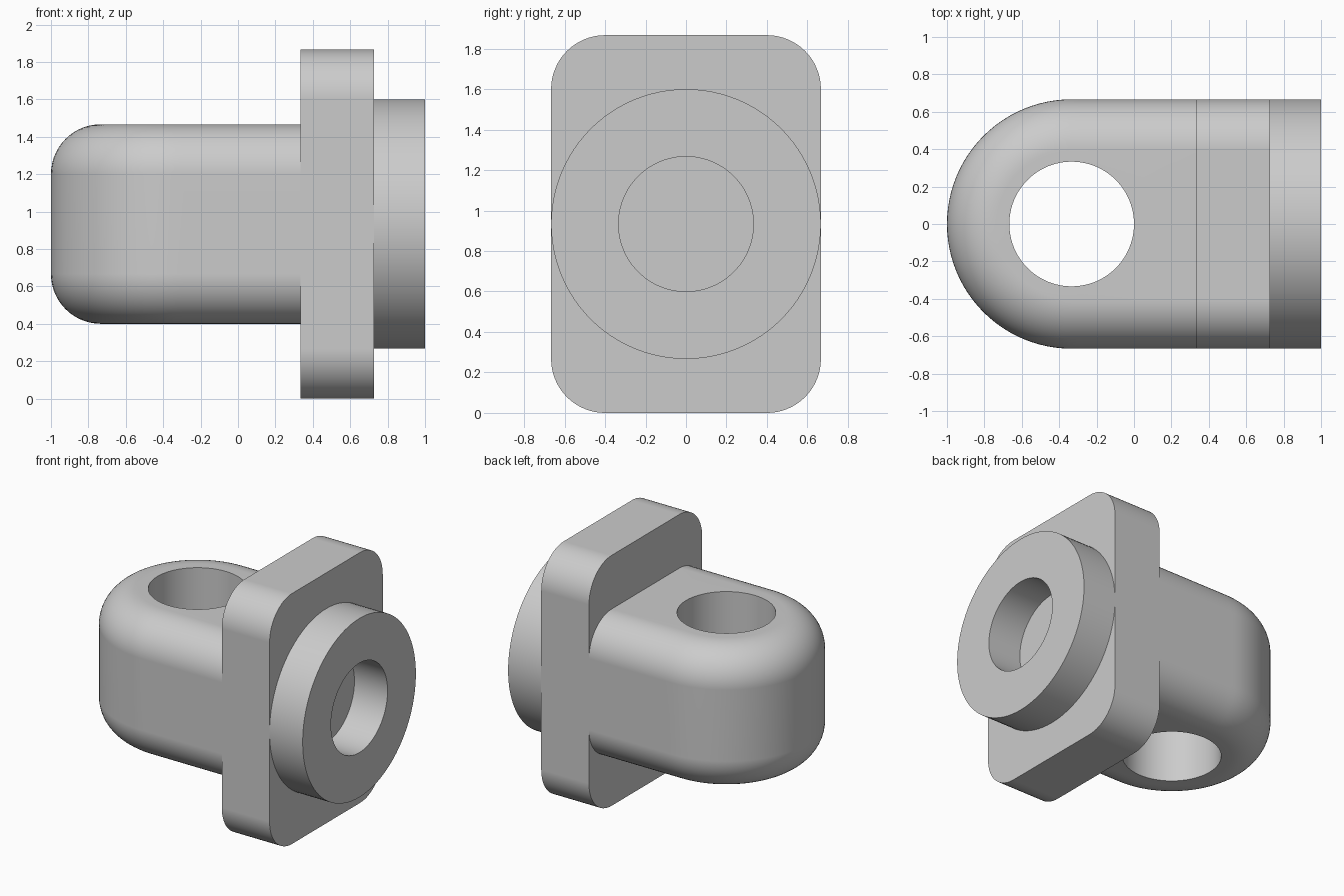
import bpy
import bmesh
from math import sin, cos, pi, radians

cube = bpy.data.objects.get("Cube")
if cube:
    bpy.data.objects.remove(cube, do_unlink=True)

SEGMENTS = 96
UNIT = 1 / 15                # drawing module
RADIUS = 10 * UNIT           # half width of the whole fitting
HOLE = 5 * UNIT              # radius of both bores
FILLET = 4 * UNIT
AXIS_Z = 14 * UNIT           # height of the centre line
EYE_X = -5 * UNIT            # position of the vertical bore
FLANGE_BACK, FLANGE_FRONT = 5 * UNIT, 0.727

grey = bpy.data.materials.new("plain_grey")
grey.use_nodes = True
colour = (0.6, 0.6, 0.6, 1)
grey.diffuse_color = colour
grey.node_tree.nodes["Principled BSDF"].inputs["Base Color"].default_value = colour


def loft(name, rings, closed):
    """Skin equal-sized rings of points; join last to first, or cap both ends."""
    bm = bmesh.new()
    loops = [[bm.verts.new(p) for p in ring] for ring in rings]
    pairs = list(zip(loops, loops[1:]))
    if closed:
        pairs.append((loops[-1], loops[0]))
    else:
        bm.faces.new(loops[0])
        bm.faces.new(loops[-1])
    for a, b in pairs:
        for i in range(len(a)):
            bm.faces.new((a[i - 1], a[i], b[i], b[i - 1]))
    bmesh.ops.recalc_face_normals(bm, faces=bm.faces)
    mesh = bpy.data.meshes.new(name)
    bm.to_mesh(mesh)
    bm.free()
    mesh.materials.append(grey)
    obj = bpy.data.objects.new(name, mesh)
    bpy.context.collection.objects.link(obj)
    bpy.ops.object.select_all(action='DESELECT')
    obj.select_set(True)
    bpy.context.view_layer.objects.active = obj
    bpy.ops.object.shade_smooth_by_angle(angle=radians(30))
    weighted = obj.modifiers.new("flat_face_normals", 'WEIGHTED_NORMAL')
    weighted.keep_sharp = True
    return obj


def circle(radius):
    """Circle points, starting at the +v direction."""
    angles = [pi / 2 + 2 * pi * i / SEGMENTS for i in range(SEGMENTS)]
    return [(radius * cos(a), radius * sin(a)) for a in angles]


def tongue_outline(radius):
    """Half circle to the left, straight sides and square end to the right."""
    length = FLANGE_BACK - EYE_X
    points = circle(radius)[:SEGMENTS // 2]
    corners = [(0, -radius), (length, -radius), (length, radius), (0, radius)]
    steps = SEGMENTS // 6
    for (u0, v0), (u1, v1) in zip(corners, corners[1:]):
        for i in range(steps):
            t = i / steps
            points.append((u0 + (u1 - u0) * t, v0 + (v1 - v0) * t))
    return points


def rounded_rectangle(half_u, half_v, radius, steps=16):
    points = []
    for k, (su, sv) in enumerate([(1, 1), (-1, 1), (-1, -1), (1, -1)]):
        for i in range(steps + 1):
            a = pi / 2 * (k + i / steps)
            points.append((su * (half_u - radius) + radius * cos(a),
                           sv * (half_v - radius) + radius * sin(a)))
    return points


def level(points, z):
    return [(EYE_X + u, v, z) for u, v in points]


def upright(points, x):
    return [(x, u, AXIS_Z + v) for u, v in points]


# Eye body: rounded tongue with filleted rims and a vertical through bore
half_height = 8 * UNIT
steps = 14
rim = [(RADIUS - FILLET * (1 - cos(a)), half_height - FILLET * (1 - sin(a)))
       for a in (pi / 2 * i / steps for i in range(steps + 1))]
profile = [(r, -h) for r, h in reversed(rim)] + rim
rings = [level(tongue_outline(r), AXIS_Z + h) for r, h in profile]
rings += [level(circle(HOLE), AXIS_Z + s * half_height) for s in (1, -1)]
loft("eye_body", rings, closed=True)

# Flange plate with rounded corners
plate = rounded_rectangle(RADIUS, AXIS_Z, FILLET)
loft("flange_plate", [upright(plate, x) for x in (FLANGE_BACK, FLANGE_FRONT)],
     closed=False)

# Locating collar with a blind bore that ends at the flange
collar = [(RADIUS, FLANGE_FRONT), (RADIUS, 1), (HOLE, 1), (HOLE, FLANGE_FRONT)]
loft("locating_collar", [upright(circle(r), x) for r, x in collar], closed=True)
